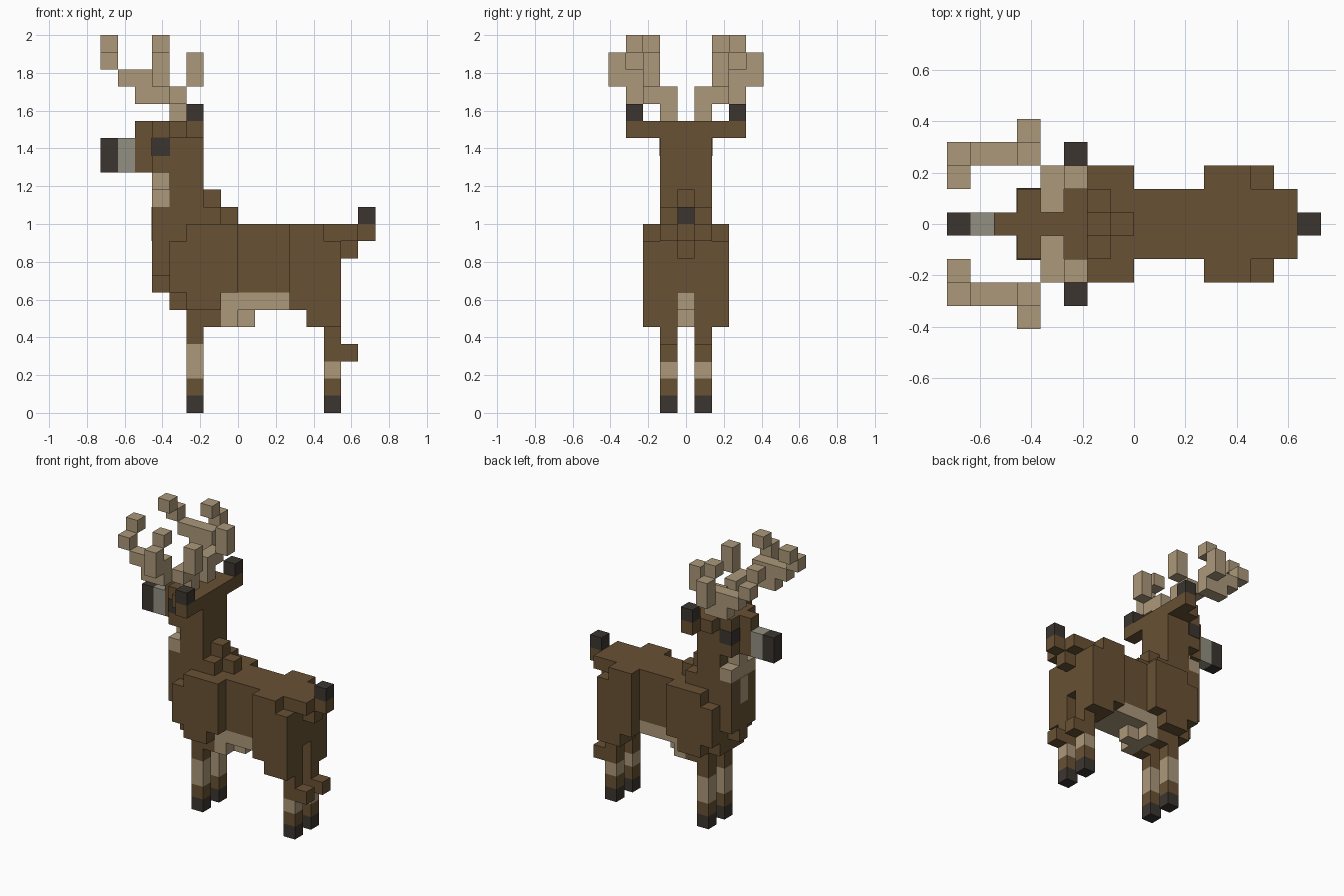
import bpy
import bmesh

cube = bpy.data.objects.get("Cube")
if cube:
    bpy.data.objects.remove(cube, do_unlink=True)

U = 2 / 22  # size of one block


def material(name, rgb):
    lin = [((c / 255 + 0.055) / 1.055) ** 2.4 for c in rgb] + [1]
    m = bpy.data.materials.new(name)
    m.use_nodes = True
    m.diffuse_color = lin
    bsdf = m.node_tree.nodes["Principled BSDF"]
    bsdf.inputs["Base Color"].default_value = lin
    bsdf.inputs["Roughness"].default_value = 0.9
    return m


brown = material("brown fur", (104, 81, 52))
cream = material("cream fur", (171, 152, 122))
black = material("dark hoof", (59, 53, 47))
grey = material("grey muzzle", (146, 144, 130))


def part(name, mat, *boxes, mirror=False, grow=0):
    """Join blocks given as (x range, y range, z range) in block units."""
    for side in (("right_", "left_") if mirror else ("",)):
        bm = bmesh.new()
        for (x0, x1), (y0, y1), (z0, z1) in boxes:
            if side == "left_":
                y0, y1 = 9 - y1, 9 - y0
            geo = bmesh.ops.create_cube(bm, size=1)
            for v in geo["verts"]:
                v.co.x = ((x0 + x1) / 2 - 8 + v.co.x * (x1 - x0 + grow)) * U
                v.co.y = ((y0 + y1) / 2 - 4.5 + v.co.y * (y1 - y0 + grow)) * U
                v.co.z = ((z0 + z1) / 2 + v.co.z * (z1 - z0 + grow)) * U
        mesh = bpy.data.meshes.new(side + name)
        bm.to_mesh(mesh)
        bm.free()
        mesh.materials.append(mat)
        bpy.context.collection.objects.link(bpy.data.objects.new(side + name, mesh))


MID, WIDE = (4, 5), (3, 6)        # centre column and torso width
OUT, IN = (2, 3), (3, 4)          # outer plate and leg column

# Torso, chest and withers
part("torso", brown, ((4, 14), WIDE, (7, 11)), ((4, 7), WIDE, (6, 7)))
part("chest", brown, ((3, 4), WIDE, (8, 12)), ((3, 4), MID, (7, 8)))
part("withers", brown, ((6, 7), WIDE, (11, 12)), ((6, 7), MID, (12, 13)),
     ((7, 8), MID, (11, 12)))
part("belly", cream, ((7, 11), WIDE, (6, 7)), ((7, 8), WIDE, (5, 6)),
     ((8, 9), MID, (5, 6)))

# Neck and throat
part("neck", brown, ((4, 6), WIDE, (11, 14)))
part("throat", cream, ((3, 4), WIDE, (12, 13)), ((3, 4), MID, (13, 14)))
part("chest_stripe", cream, ((2.95, 3), MID, (10, 12)))

# Head
part("head", brown, ((3, 6), WIDE, (14, 17)), ((2, 3), MID, (14, 17)))
part("muzzle", grey, ((1, 2), MID, (14, 16)))
part("nose", black, ((0, 1), MID, (14, 16)))
part("eye", black, ((3, 4), IN, (15, 16)), mirror=True, grow=0.06)
part("ear", brown, ((4, 6), OUT, (16, 17)), ((5, 6), (1, 2), (16, 17)), mirror=True)
part("ear_tip", black, ((5, 6), (1, 2), (17, 18)), mirror=True)

# Antlers: base, rear tine, main beam, middle tine, front tine
part("antler", cream,
     ((4, 5), IN, (17, 19)), ((4, 5), OUT, (18, 19)),
     ((5, 6), OUT, (19, 21)),
     ((2, 4), (1, 2), (18, 19)), ((1, 4), (1, 2), (19, 20)),
     ((3, 4), (0, 1), (19, 21)), ((3, 4), (1, 2), (21, 22)),
     ((0, 1), (1, 2), (20, 21)), ((0, 1), OUT, (21, 22)), mirror=True)

# Shoulders and haunches
part("shoulder", brown, ((4, 5), OUT, (7, 10)), ((5, 7), OUT, (6, 11)),
     ((7, 8), OUT, (7, 11)), ((5, 7), IN, (5, 6)), mirror=True)
part("haunch", brown, ((11, 12), OUT, (6, 11)), ((12, 13), OUT, (5, 11)),
     ((13, 14), OUT, (5, 10)), ((11, 14), IN, (6, 7)), ((12, 14), IN, (5, 6)),
     mirror=True)

# Legs, banded by height
for name, x, sock_top in (("front", (5, 6), 4), ("hind", (13, 14), 3)):
    part(name + "_hoof", black, (x, IN, (0, 1)), mirror=True)
    part(name + "_ankle", brown, (x, IN, (1, 2)), mirror=True)
    part(name + "_sock", cream, (x, IN, (2, sock_top)), mirror=True)
    part(name + "_leg", brown, (x, IN, (sock_top, 5)), mirror=True)
part("hock", brown, ((14, 15), IN, (3, 4)), mirror=True)

# Tail
part("rump", brown, ((14, 15), WIDE, (10, 11)), ((14, 15), MID, (9, 10)))
part("tail", brown, ((15, 16), MID, (10, 11)))
part("tail_tip", black, ((15, 16), MID, (11, 12)))
